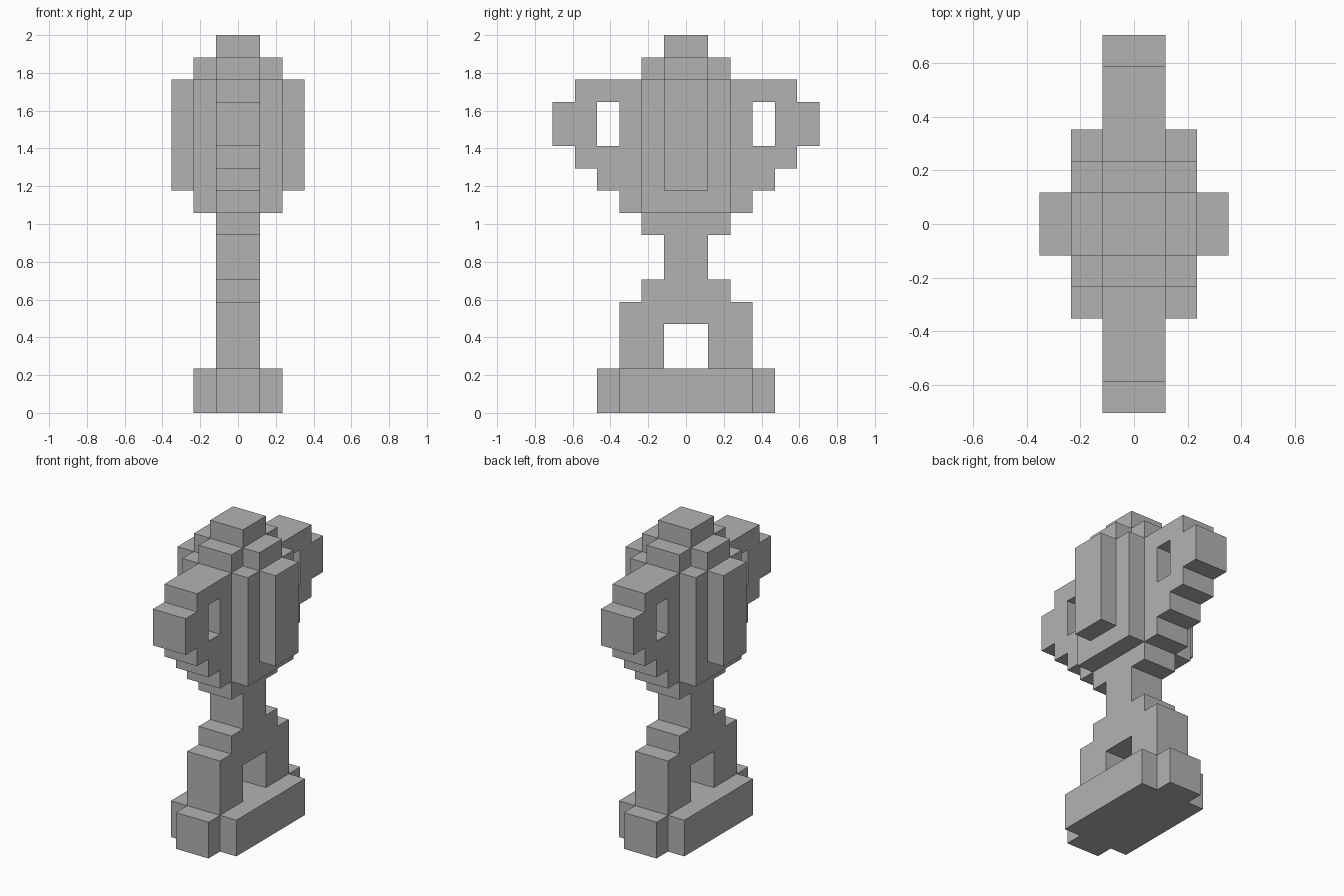
import bpy
import bmesh
from mathutils import Vector

cube = bpy.data.objects.get("Cube")
if cube:
    bpy.data.objects.remove(cube, do_unlink=True)

U = 2 / 17  # one block

grey = bpy.data.materials.new("plain_grey")
grey.use_nodes = True
colour = (0.45, 0.45, 0.45, 1)
grey.diffuse_color = colour
grey.node_tree.nodes["Principled BSDF"].inputs["Base Color"].default_value = colour


def prism(name, outline, start, end, axis):
    """Extrude an outline: along x from (y, z) points, along z from (x, y) points."""
    bm = bmesh.new()
    if axis == "x":
        points = [Vector((start, a, b)) for a, b in outline]
        step = Vector((end - start, 0, 0))
    else:
        points = [Vector((a, b, start)) for a, b in outline]
        step = Vector((0, 0, end - start))
    face = bm.faces.new([bm.verts.new(p * U) for p in points])
    result = bmesh.ops.extrude_face_region(bm, geom=[face], use_keep_orig=True)
    moved = [v for v in result["geom"] if isinstance(v, bmesh.types.BMVert)]
    bmesh.ops.translate(bm, verts=moved, vec=step * U)
    bmesh.ops.recalc_face_normals(bm, faces=bm.faces)
    mesh = bpy.data.meshes.new(name)
    bm.to_mesh(mesh)
    bm.free()
    mesh.materials.append(grey)
    obj = bpy.data.objects.new(name, mesh)
    bpy.context.collection.objects.link(obj)
    return obj


def mirrored(half):
    return half + [(-a, b) for a, b in reversed(half)]


def rect(x, y):
    return mirrored([(x, -y), (x, y)])


def cross(long_x, long_y, short_x, short_y):
    return mirrored([(short_x, -long_y), (short_x, -short_y), (long_x, -short_y),
                     (long_x, short_y), (short_x, short_y), (short_x, long_y)])


# Plinth with narrower ends
prism("plinth", cross(2, 4, 1, 3), 0, 2, "z")

# Arched foot, stepped stem and collar
stem = [(1, 4), (1, 2), (3, 2), (3, 5), (2, 5), (2, 6), (1, 6), (1, 8), (2, 8), (2, 9)]
prism("arched_stem", mirrored(stem), -1, 1, "x")

# Cup body, lid and knob
prism("cup_body", cross(2, 3, 1, 2), 9, 15, "z")
prism("lid", cross(2, 2, 1, 1), 15, 16, "z")
prism("knob", rect(1, 1), 16, 17, "z")

# Stepped handles and raised side panels
handle = [(3, 10), (4, 10), (4, 11), (5, 11), (5, 12), (6, 12), (6, 14),
          (5, 14), (5, 15), (3, 15), (3, 14), (4, 14), (4, 12), (3, 12)]
for side, end_name, side_name in ((-1, "front", "right"), (1, "back", "left")):
    prism(end_name + "_handle", [(side * y, z) for y, z in handle], -1, 1, "x")
    panel = [(-1, 10), (1, 10), (1, 15), (-1, 15)]
    prism(side_name + "_panel", panel, side * 2, side * 3, "x")
